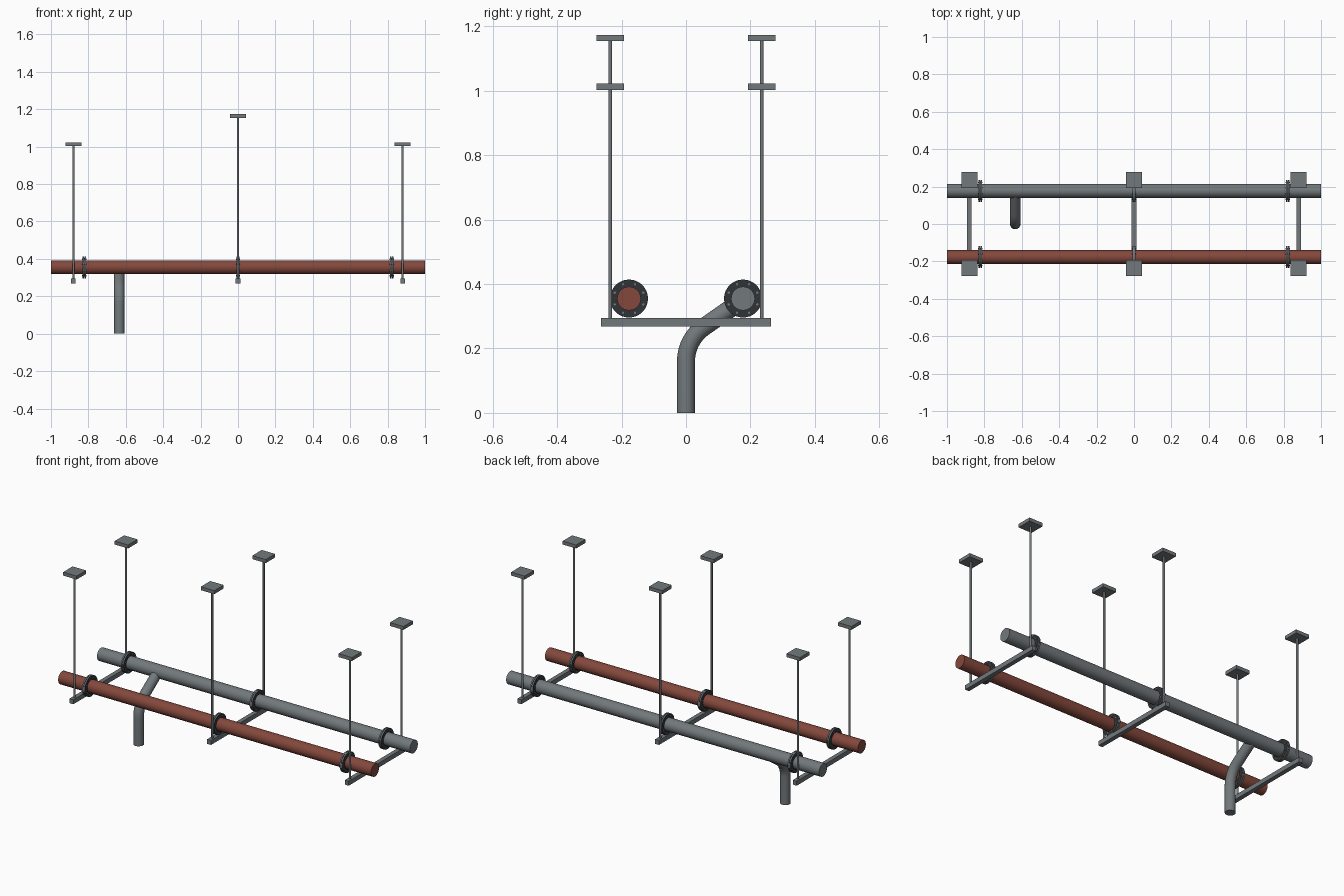
import bpy, bmesh, math
from mathutils import Vector, Matrix

if "Cube" in bpy.data.objects:
    bpy.data.objects.remove(bpy.data.objects["Cube"])


def material(name, rgb):
    m = bpy.data.materials.new(name)
    m.diffuse_color = (*rgb, 1)
    m.use_nodes = True
    m.node_tree.nodes["Principled BSDF"].inputs["Base Color"].default_value = m.diffuse_color
    return m


STEEL = material("grey steel", (0.17, 0.19, 0.20))
RED = material("red paint", (0.23, 0.065, 0.045))
DARK = material("dark iron", (0.03, 0.034, 0.037))

PIPE_Y, PIPE_Z, PIPE_R = 0.177, 0.355, 0.037
ROD_Y = 0.235


def finish(name, bm, mats, smooth=True):
    mesh = bpy.data.meshes.new(name)
    bmesh.ops.recalc_face_normals(bm, faces=bm.faces)
    bm.to_mesh(mesh)
    bm.free()
    for m in mats:
        mesh.materials.append(m)
    ob = bpy.data.objects.new(name, mesh)
    bpy.context.collection.objects.link(ob)
    if smooth:
        bpy.ops.object.select_all(action='DESELECT')
        ob.select_set(True)
        bpy.context.view_layer.objects.active = ob
        bpy.ops.object.shade_smooth_by_angle(angle=math.radians(40))
    return ob


def add_cylinder(bm, a, b, r, sides):
    a, b = Vector(a), Vector(b)
    rot = (b - a).to_track_quat('Z', 'Y').to_matrix().to_4x4()
    bmesh.ops.create_cone(bm, cap_ends=True, segments=sides, radius1=r, radius2=r,
                          depth=(b - a).length,
                          matrix=Matrix.Translation((a + b) / 2) @ rot)


def cylinder(name, a, b, r, sides, mat):
    bm = bmesh.new()
    add_cylinder(bm, a, b, r, sides)
    return finish(name, bm, [mat])


def box(name, centre, size, mat):
    bm = bmesh.new()
    bmesh.ops.create_cube(bm, size=1, matrix=Matrix.Translation(centre) @ Matrix.Diagonal((*size, 1)))
    return finish(name, bm, [mat], smooth=False)


def flange(name, x, y):
    # paired discs with dark faces, a grey rim and a ring of bolts
    bm = bmesh.new()
    for s in (-1, 1):
        add_cylinder(bm, (x + s * 0.001, y, PIPE_Z), (x + s * 0.009, y, PIPE_Z), 0.059, 32)
    for f in bm.faces:
        f.material_index = 1 if abs(f.normal.x) > 0.9 else 0
    add_cylinder(bm, (x - 0.003, y, PIPE_Z), (x + 0.003, y, PIPE_Z), 0.05, 24)
    for i in range(8):
        t = math.tau * (i + 0.5) / 8
        by, bz = y + 0.048 * math.cos(t), PIPE_Z + 0.048 * math.sin(t)
        add_cylinder(bm, (x - 0.012, by, bz), (x + 0.012, by, bz), 0.004, 6)
    finish(name, bm, [STEEL, DARK])


# Two long pipes with three flanges each
for label, y, mat in (("front", -PIPE_Y, RED), ("back", PIPE_Y, STEEL)):
    cylinder(label + "_pipe", (-1, y, PIPE_Z), (1, y, PIPE_Z), PIPE_R, 24, mat)
    for i, x in enumerate((-0.823, 0, 0.823)):
        flange(f"{label}_flange_{i + 1}", x, y)

# Hangers: cross beam, two rods and two ceiling plates
for i, (x, top) in enumerate(((-0.88, 1.023), (0, 1.174), (0.88, 1.023))):
    box(f"cross_beam_{i + 1}", (x, 0, 0.282), (0.025, 0.528, 0.026), STEEL)
    for side, y in (("front", -ROD_Y), ("back", ROD_Y)):
        cylinder(f"{side}_rod_{i + 1}", (x, y, 0.28), (x, y, top - 0.01), 0.006, 12, STEEL)
        box(f"{side}_ceiling_plate_{i + 1}", (x, y, top - 0.01), (0.086, 0.086, 0.02), STEEL)

# Bent branch pipe swept along its centre line
R, START, TURN, STEPS = 0.13, 0.16, math.radians(55), 10
path = [(0, 0, 0)]  # y, z, lean angle
for k in range(STEPS + 1):
    t = TURN * k / STEPS
    path.append((R * (1 - math.cos(t)), START + R * math.sin(t), t))
run = (PIPE_Y - path[-1][0]) / math.sin(TURN)
path.append((PIPE_Y, path[-1][1] + run * math.cos(TURN), TURN))
bm = bmesh.new()
rings = []
for y, z, t in path:
    ring = []
    for j in range(24):
        a = math.tau * j / 24
        c, s = 0.028 * math.cos(a), 0.028 * math.sin(a)
        ring.append(bm.verts.new((-0.635 + c, y + s * math.cos(t), z - s * math.sin(t))))
    rings.append(ring)
for lo, hi in zip(rings, rings[1:]):
    for j in range(24):
        n = (j + 1) % 24
        bm.faces.new((lo[j], lo[n], hi[n], hi[j]))
bm.faces.new(rings[0])
bm.faces.new(rings[-1])
finish("branch_pipe", bm, [STEEL])
